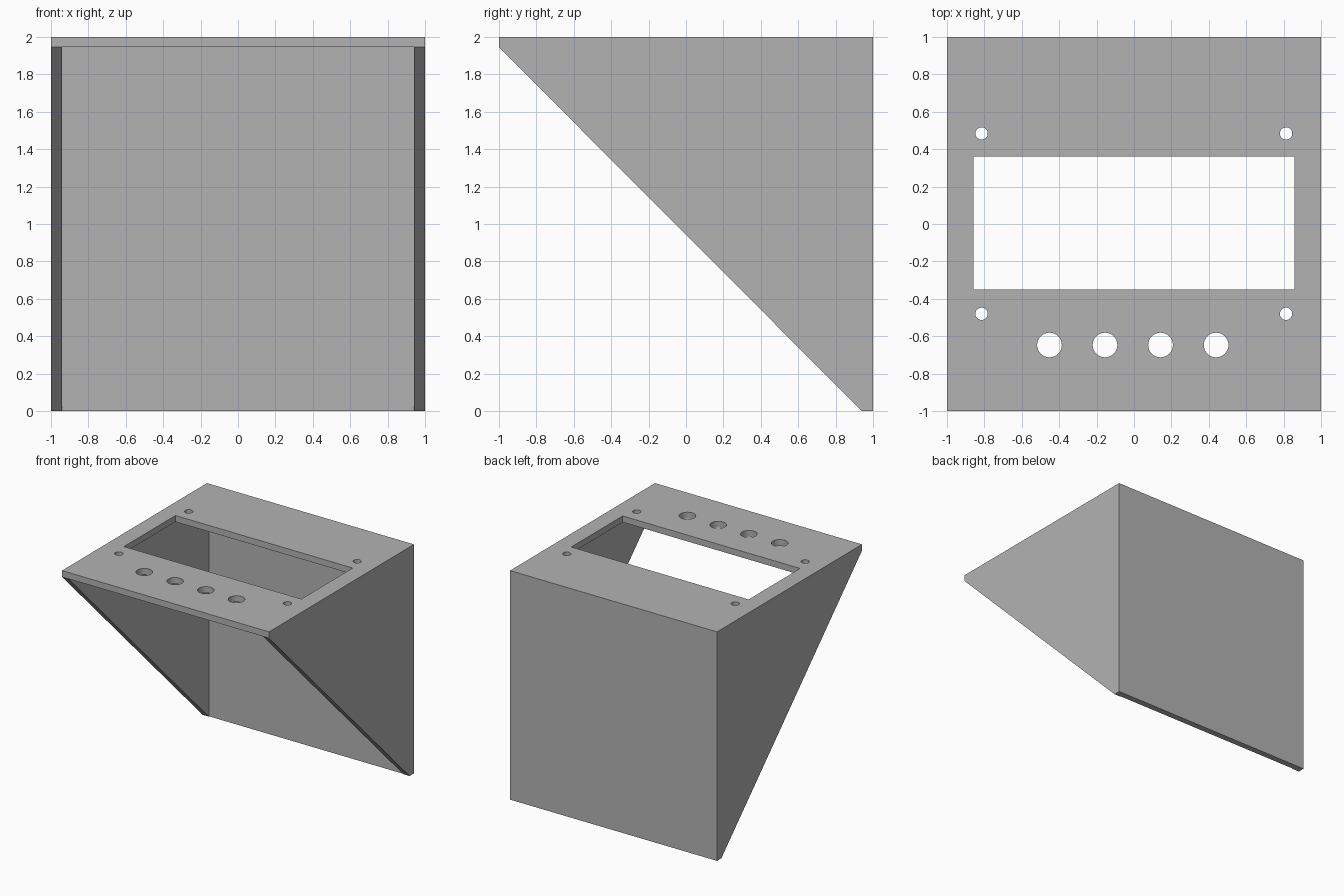
import bpy, bmesh

cube = bpy.data.objects.get("Cube")
if cube:
    bpy.data.objects.remove(cube, do_unlink=True)

GREY = (0.45, 0.45, 0.45, 1)
grey = bpy.data.materials.new("plain grey")
grey.use_nodes = True
grey.diffuse_color = GREY
grey.node_tree.nodes["Principled BSDF"].inputs["Base Color"].default_value = GREY

WALL = 0.06
TOP = 0.055


def prism(name, profile, half_width):
    """Extrude a side profile of (y, z) points across the width."""
    bm = bmesh.new()
    face = bm.faces.new([bm.verts.new((-half_width, y, z)) for y, z in profile])
    out = bmesh.ops.extrude_face_region(bm, geom=[face])
    moved = [v for v in out["geom"] if isinstance(v, bmesh.types.BMVert)]
    bmesh.ops.translate(bm, verts=moved, vec=(2 * half_width, 0, 0))
    bmesh.ops.recalc_face_normals(bm, faces=bm.faces)
    mesh = bpy.data.meshes.new(name)
    bm.to_mesh(mesh)
    bm.free()
    mesh.materials.append(grey)
    obj = bpy.data.objects.new(name, mesh)
    bpy.context.collection.objects.link(obj)
    return obj


def round_cutter(name, x, y, radius):
    bpy.ops.mesh.primitive_cylinder_add(vertices=32, radius=radius, depth=0.4,
                                        location=(x, y, 2))
    obj = bpy.context.object
    obj.name = name
    obj.data.materials.append(grey)
    return obj


# Wedge-shaped housing: flat top, upright back, sloping open front
housing = prism("housing", [(-1, 2), (1, 2), (1, 0), (1 - WALL, 0), (-1, 2 - TOP)], 1)

# Hollow interior and display window
cutters = [
    prism("interior_cutter", [(-2, 2 - TOP), (1 - TOP, 2 - TOP), (1 - TOP, -1), (-2, -1)],
          1 - WALL),
    prism("window_cutter", [(-0.35, 1.8), (0.36, 1.8), (0.36, 2.2), (-0.35, 2.2)], 0.857),
]

# Corner screw holes
for x in (-0.815, 0.813):
    for y in (-0.48, 0.484):
        cutters.append(round_cutter("screw_hole_cutter", x, y, 0.033))

# Row of control holes along the front
for i in range(4):
    cutters.append(round_cutter("control_hole_cutter", -0.452 + 0.297 * i, -0.647, 0.066))

for cutter in cutters:
    mod = housing.modifiers.new(cutter.name, "BOOLEAN")
    mod.operation = "DIFFERENCE"
    mod.solver = "EXACT"
    mod.object = cutter
    cutter.hide_render = True
    cutter.hide_set(True)
